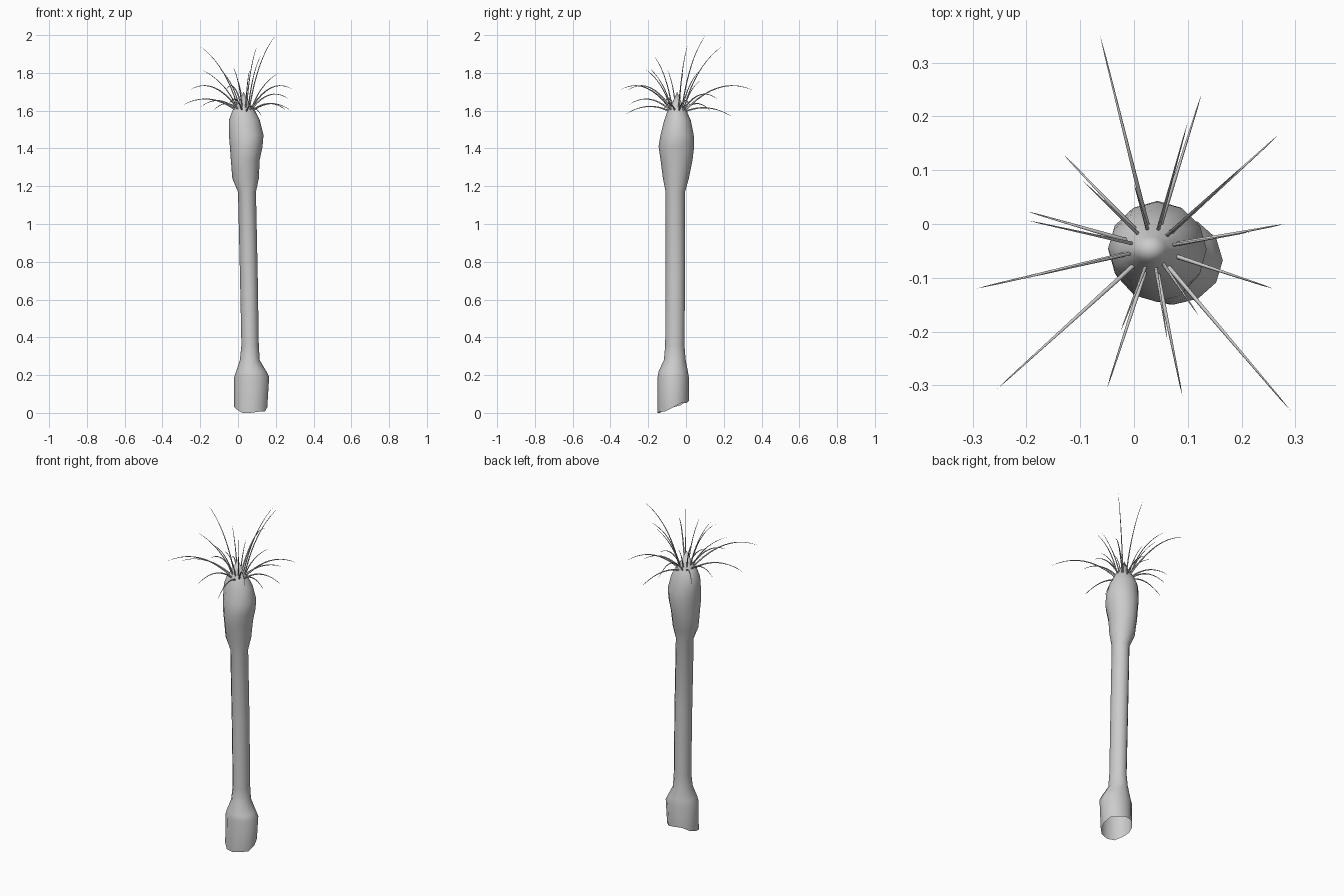
import bpy, bmesh, math
from mathutils import Vector

if "Cube" in bpy.data.objects:
    bpy.data.objects.remove(bpy.data.objects["Cube"])

grey = bpy.data.materials.new("pale grey")
grey.use_nodes = True
grey.diffuse_color = (0.6, 0.6, 0.6, 1)
grey.node_tree.nodes["Principled BSDF"].inputs["Base Color"].default_value = (0.6, 0.6, 0.6, 1)


def loft(name, rings, cap=None):
    """Skin a list of equal rings, closing the end on an optional tip point."""
    bm = bmesh.new()
    loops = [[bm.verts.new(p) for p in ring] for ring in rings]
    n = len(loops[0])
    for a, b in zip(loops, loops[1:]):
        for i in range(n):
            j = (i + 1) % n
            bm.faces.new((a[i], a[j], b[j], b[i]))
    if cap is not None:
        tip = bm.verts.new(cap)
        for i in range(n):
            bm.faces.new((loops[-1][i], loops[-1][(i + 1) % n], tip))
    mesh = bpy.data.meshes.new(name)
    bm.to_mesh(mesh)
    bm.free()
    mesh.materials.append(grey)
    obj = bpy.data.objects.new(name, mesh)
    bpy.context.collection.objects.link(obj)
    for poly in mesh.polygons:
        poly.use_smooth = True
    return obj


def trunk_ring(z, x0, x1, y0, y1, sides=12):
    ring = []
    for i in range(sides):
        a = math.tau * i / sides
        ring.append(Vector(((x0 + x1) / 2 + (x1 - x0) / 2 * math.cos(a),
                            (y0 + y1) / 2 + (y1 - y0) / 2 * math.sin(a), z)))
    return ring


# Trunk: flared foot, slim shaft and swollen crown (height, x range, y range)
profile = [
    (0.03, -0.02, 0.155, -0.15, 0.015), (0.19, -0.02, 0.165, -0.15, 0.015),
    (0.22, -0.01, 0.15, -0.145, 0.01), (0.28, 0.01, 0.115, -0.117, -0.002),
    (0.36, 0.018, 0.11, -0.11, -0.008), (0.75, 0.01, 0.104, -0.108, -0.005),
    (1.17, 0.0, 0.095, -0.108, -0.005), (1.24, -0.03, 0.11, -0.122, 0.015),
    (1.34, -0.038, 0.115, -0.135, 0.035), (1.41, -0.043, 0.13, -0.145, 0.043),
    (1.47, -0.048, 0.135, -0.135, 0.041), (1.55, -0.048, 0.115, -0.115, 0.025),
    (1.60, -0.03, 0.09, -0.097, 0.003), (1.64, 0.0, 0.06, -0.073, -0.022),
]
rings = [trunk_ring(*row) for row in profile]
# Slanted, ragged cut at the open foot
for i, p in enumerate(rings[0]):
    p.z = max(0, 0.03 + 0.4 * (p.y + 0.067) + 0.006 * math.sin(i * 2.1))
rings[0][9].z = 0
loft("trunk", rings, (0.03, -0.047, 1.70))

crown = Vector((0.035, -0.045, 1.59))


def frond(name, tip, bend, lift, radius, steps=10):
    """Tapered stalk following a curved path from the crown to its tip."""
    tip = Vector(tip)
    out = Vector((tip.x - crown.x, tip.y - crown.y, 0))
    side = out.normalized().cross(Vector((0, 0, 1)))
    start = crown + out.normalized() * 0.03
    mid = start.lerp(tip, bend)
    mid.z = lift
    path = [start * (1 - t) ** 2 + mid * 2 * t * (1 - t) + tip * t * t
            for t in (k / steps for k in range(steps + 1))]
    rings = []
    for k in range(steps):
        along = (path[k + 1] - path[k]).normalized()
        up = side.cross(along)
        r = radius * (1 - 0.8 * k / steps)
        rings.append([path[k] + (side * math.cos(a) + up * math.sin(a)) * r
                      for a in (math.tau * s / 5 for s in range(5))])
    loft(name, rings, tip)


# Drooping outer fronds
outer = [
    (-0.063, 0.35, 1.71), (0.125, 0.24, 1.57), (0.27, 0.167, 1.66),
    (0.28, 0.0, 1.60), (0.258, -0.12, 1.60), (0.292, -0.348, 1.71),
    (0.09, -0.32, 1.58), (-0.05, -0.305, 1.63), (-0.255, -0.307, 1.71),
    (-0.293, -0.12, 1.63), (-0.197, 0.023, 1.62), (-0.13, 0.128, 1.60),
]
for n, tip in enumerate(outer, 1):
    frond(f"outer_frond_{n}", tip, 0.5, tip[2] + 0.08, 0.005)

# Thin upright inner fronds
inner = [
    (0.2, 0.105, 2.0), (0.1, 0.19, 1.94), (0.0, 0.075, 1.76),
    (-0.095, 0.08, 1.82), (-0.2, 0.007, 1.94), (-0.197, -0.1, 1.82),
    (-0.025, -0.2, 1.83), (0.062, -0.215, 1.82), (0.12, -0.17, 1.89),
    (0.215, -0.015, 1.80),
]
for n, tip in enumerate(inner, 1):
    frond(f"inner_frond_{n}", tip, 0.3, 1.59 + 0.7 * (tip[2] - 1.59), 0.004)
